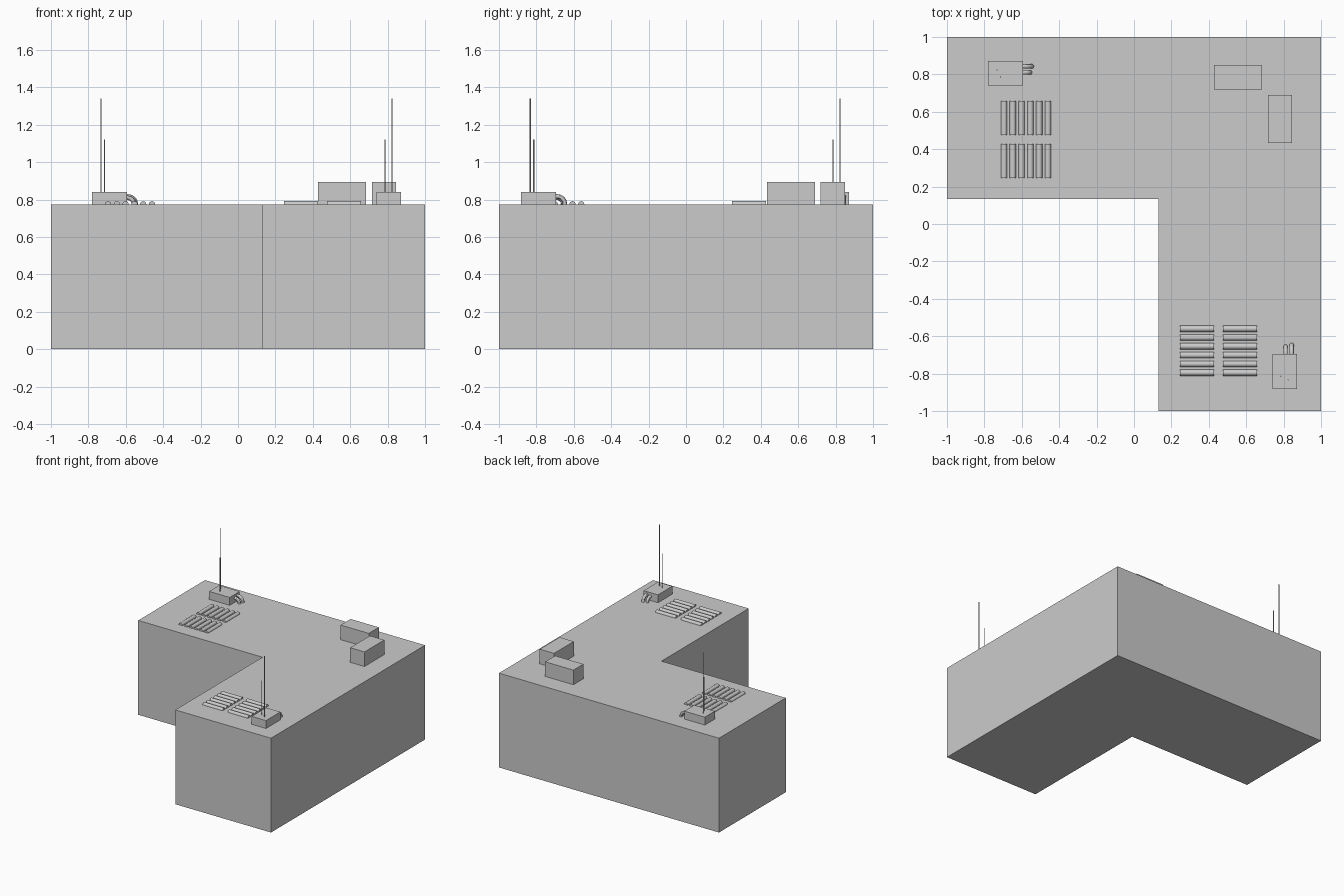
import bpy, bmesh
from math import pi, sin, cos
from mathutils import Matrix, Vector

if "Cube" in bpy.data.objects:
    bpy.data.objects.remove(bpy.data.objects["Cube"])

ROOF = 0.775
KEEP = Matrix.Identity(4)
# Swaps x and y so the left wing's equipment repeats on the front wing
SWAP = Matrix(((0, 1, 0, 0), (1, 0, 0, -0.1), (0, 0, 1, 0), (0, 0, 0, 1)))


def finish(name, bm, matrix=KEEP, smooth=False):
    bm.transform(matrix)
    bmesh.ops.recalc_face_normals(bm, faces=bm.faces)
    mesh = bpy.data.meshes.new(name)
    bm.to_mesh(mesh)
    bm.free()
    obj = bpy.data.objects.new(name, mesh)
    bpy.context.collection.objects.link(obj)
    if smooth:
        bpy.ops.object.select_all(action='DESELECT')
        obj.select_set(True)
        bpy.context.view_layer.objects.active = obj
        bpy.ops.object.shade_smooth_by_angle()
    return obj


def prism(bm, points, offset):
    """Extrude a closed outline along an offset."""
    face = bm.faces.new([bm.verts.new(p) for p in points])
    new = bmesh.ops.extrude_face_region(bm, geom=[face])['geom']
    verts = [v for v in new if isinstance(v, bmesh.types.BMVert)]
    bmesh.ops.translate(bm, verts=verts, vec=offset)


def box(name, x0, x1, y0, y1, z0, z1, matrix=KEEP):
    bm = bmesh.new()
    prism(bm, [(x0, y0, z0), (x1, y0, z0), (x1, y1, z0), (x0, y1, z0)], (0, 0, z1 - z0))
    return finish(name, bm, matrix)


def elbow(bm, x0, y, bend, end_x, r=0.012, steps=8, sides=12):
    """Pipe leaving a wall sideways and turning down into the roof."""
    rings = []
    cx = end_x - bend
    path = [(Vector((x0, y, ROOF + bend)), 0)]
    for i in range(steps + 1):
        a = pi / 2 * i / steps
        path.append((Vector((cx + bend * sin(a), y, ROOF + bend * cos(a))), a))
    for c, a in path:
        out = Vector((sin(a), 0, cos(a)))
        rings.append([bm.verts.new(c + out * r * cos(t) + Vector((0, r * sin(t), 0)))
                      for t in (2 * pi * k / sides for k in range(sides))])
    for p, q in zip(rings, rings[1:]):
        for k in range(sides):
            n = (k + 1) % sides
            bm.faces.new((p[k], p[n], q[n], q[k]))
    bm.faces.new(rings[0])
    bm.faces.new(rings[-1])


def roof_equipment(wing, m):
    box(wing + "_vent_box", -0.781, -0.594, 0.741, 0.871, ROOF, 0.84, m)

    # Two bent pipes beside the box
    bm = bmesh.new()
    elbow(bm, -0.61, 0.843, 0.042, -0.547)
    elbow(bm, -0.61, 0.81, 0.034, -0.556)
    finish(wing + "_pipes", bm, m, True)

    # Tall and short antennas
    bm = bmesh.new()
    for x, y, top in ((-0.733, 0.824, 1.34), (-0.714, 0.785, 1.12)):
        h = top - 0.84
        bmesh.ops.create_cone(bm, cap_ends=True, segments=8, radius1=0.003, radius2=0.003,
                              depth=h, matrix=Matrix.Translation((x, y, 0.84 + h / 2)))
    finish(wing + "_antennas", bm, m, True)

    # Two banks of six half-round roof bars
    r = 0.0165
    for bank, y in (("inner", 0.246), ("outer", 0.476)):
        bm = bmesh.new()
        for i in range(6):
            x = -0.695 + 0.047 * i
            arc = [(x + r * cos(pi * k / 8), y, ROOF + r * sin(pi * k / 8)) for k in range(9)]
            prism(bm, arc, (0, 0.182, 0))
        finish(wing + "_" + bank + "_roof_bars", bm, m, True)


# L-shaped building
bm = bmesh.new()
prism(bm, [(-1, 1, 0), (-1, 0.133, 0), (0.13, 0.133, 0), (0.13, -1, 0), (1, -1, 0), (1, 1, 0)],
      (0, 0, ROOF))
finish("building", bm)

# Corner roof units
box("back_roof_unit", 0.428, 0.685, 0.72, 0.85, ROOF, 0.895)
box("side_roof_unit", 0.716, 0.846, 0.434, 0.691, ROOF, 0.895)

roof_equipment("left_wing", KEEP)
roof_equipment("front_wing", SWAP)
